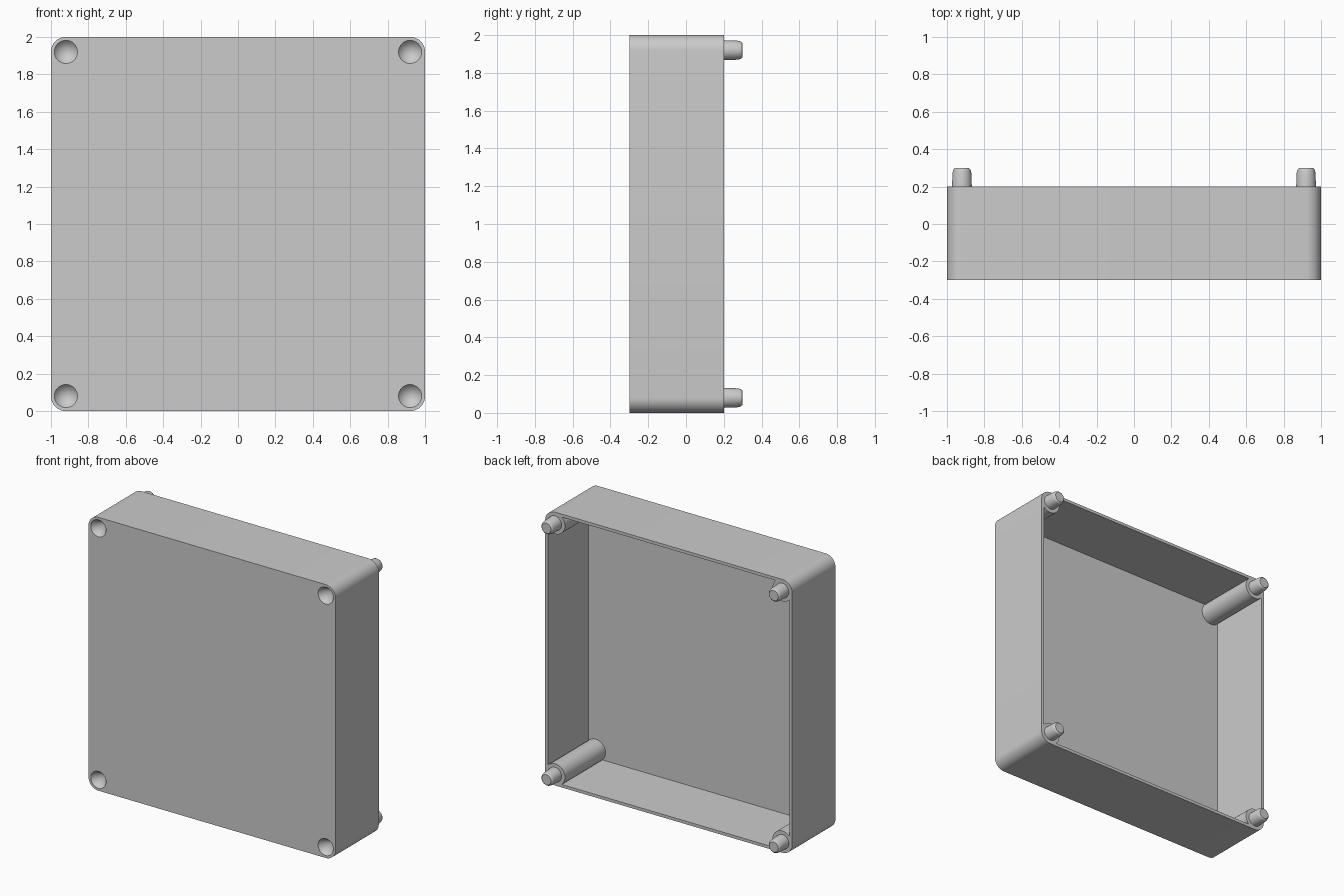
import bpy, bmesh
from math import sin, cos, pi, asin

FRONT, BACK = -0.3, 0.2
FLOOR = -0.27      # inner side of the front panel
WALL = 0.025
R = 0.08           # corner and post radius
C = 1 - R          # corner centre distance
SEG = 32

cube = bpy.data.objects.get("Cube")
if cube:
    bpy.data.objects.remove(cube)

grey = bpy.data.materials.new("light grey")
grey.use_nodes = True
grey.diffuse_color = (0.6, 0.6, 0.6, 1)
grey.node_tree.nodes["Principled BSDF"].inputs["Base Color"].default_value = (0.6, 0.6, 0.6, 1)


def finish(name, bm):
    bmesh.ops.recalc_face_normals(bm, faces=bm.faces)
    mesh = bpy.data.meshes.new(name)
    bm.to_mesh(mesh)
    bm.free()
    mesh.materials.append(grey)
    obj = bpy.data.objects.new(name, mesh)
    bpy.context.collection.objects.link(obj)
    return obj


def prism(name, outline, y0, y1):
    """Extrude an outline given in x and z along y."""
    bm = bmesh.new()
    face = bm.faces.new([bm.verts.new((x, y0, z + 1)) for x, z in outline])
    ext = bmesh.ops.extrude_face_region(bm, geom=[face])["geom"]
    bmesh.ops.translate(bm, vec=(0, y1 - y0, 0),
                        verts=[v for v in ext if isinstance(v, bmesh.types.BMVert)])
    return finish(name, bm)


def lathe(name, profile, cx, cz):
    """Turn a (radius, y) profile about a front-to-back axis; radius 0 is a tip."""
    bm = bmesh.new()
    rings = []
    for r, y in profile:
        n = SEG if r else 1
        rings.append([bm.verts.new((cx + r * cos(2 * pi * i / SEG), y,
                                    cz + r * sin(2 * pi * i / SEG))) for i in range(n)])
    for a, b in zip(rings, rings[1:]):
        for i in range(SEG):
            j = (i + 1) % SEG
            if len(b) == 1:
                bm.faces.new((a[i], a[j], b[0]))
            else:
                bm.faces.new((a[i], a[j], b[j], b[i]))
    for ring in (rings[0], rings[-1]):
        if len(ring) > 1:
            bm.faces.new(ring)
    return finish(name, bm)


def corner_loop(arc):
    """Repeat a top-right corner arc around four corners, counter-clockwise."""
    pts = []
    for q in range(4):
        for x, z in arc:
            for _ in range(q):
                x, z = -z, x
            pts.append((x, z))
    return pts


def shade(obj):
    bpy.ops.object.select_all(action="DESELECT")
    obj.select_set(True)
    bpy.context.view_layer.objects.active = obj
    bpy.ops.object.shade_smooth_by_angle(angle=pi / 6)


# Rounded outer block
steps = 10
outer = corner_loop([(C + R * cos(pi / 2 * i / steps), C + R * sin(pi / 2 * i / steps))
                     for i in range(steps + 1)])
case = prism("case", outer, FRONT, BACK)

# Cavity whose corners wrap around the solid posts
a0 = asin((R - WALL) / R)
start, end = 2 * pi - (pi / 2 - (pi / 2 - a0)), pi / 2 + a0
start = 2 * pi + (pi / 2 - end)
n = 16
inner = corner_loop([(C + R * cos(start + (end - start) * i / n),
                      C + R * sin(start + (end - start) * i / n)) for i in range(n + 1)])
cutters = [prism("cavity_cutter", inner, FLOOR, BACK + 0.1)]

# Corner pegs on the back and conical sockets in the front
for side, sx in (("left", 1), ("right", -1)):
    for level, sz in (("lower", -1), ("upper", 1)):
        x, z = sx * C, 1 + sz * C
        peg = lathe(f"{level}_{side}_peg",
                    [(0.053, BACK - 0.01), (0.053, BACK), (0.05, 0.275), (0.046, 0.291),
                     (0.037, 0.3)], x, z)
        shade(peg)
        cutters.append(lathe(f"{level}_{side}_socket_cutter",
                             [(0.062, FRONT - 0.01), (0.062, FRONT), (0, FRONT + 0.08)], x, z))

for cutter in cutters:
    mod = case.modifiers.new(cutter.name, "BOOLEAN")
    mod.operation = "DIFFERENCE"
    mod.solver = "EXACT"
    mod.object = cutter
    cutter.hide_render = True

# Bake the cuts and drop the cutters
bpy.ops.object.select_all(action="DESELECT")
case.select_set(True)
bpy.context.view_layer.objects.active = case
for mod in list(case.modifiers):
    bpy.ops.object.modifier_apply(modifier=mod.name)
for cutter in cutters:
    bpy.data.objects.remove(cutter)
shade(case)
